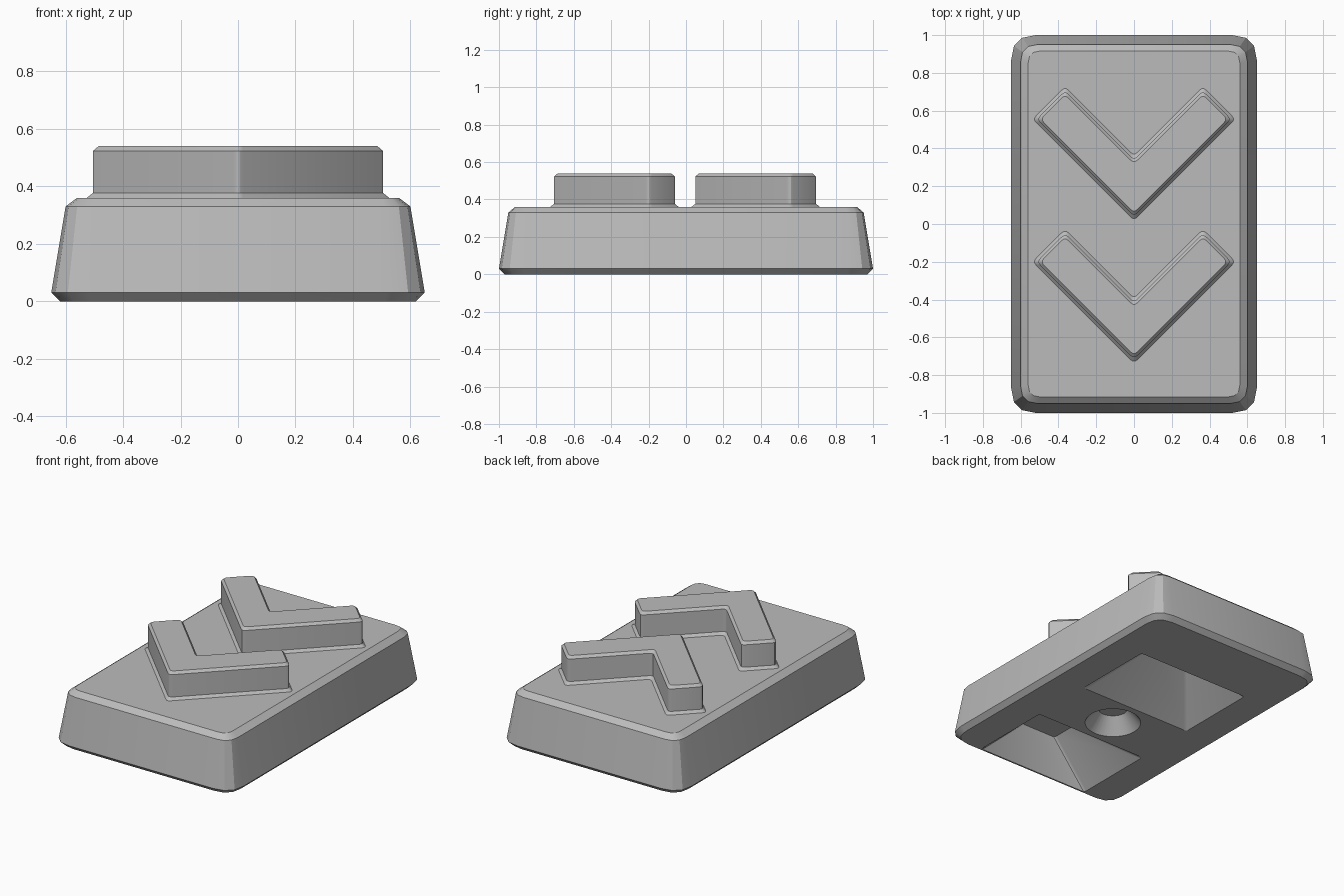
import bpy
import bmesh
import math
from mathutils import Vector

if "Cube" in bpy.data.objects:
    bpy.data.objects.remove(bpy.data.objects["Cube"], do_unlink=True)

grey = bpy.data.materials.new("mid grey")
grey.use_nodes = True
COLOUR = (0.5, 0.5, 0.5, 1)
grey.diffuse_color = COLOUR
grey.node_tree.nodes["Principled BSDF"].inputs["Base Color"].default_value = COLOUR


def rounded(points, cut, steps=3):
    """Round every corner of a polygon with a short curve."""
    out = []
    pts = [Vector(p) for p in points]
    for i, p in enumerate(pts):
        a = p + (pts[i - 1] - p).normalized() * cut
        b = p + (pts[(i + 1) % len(pts)] - p).normalized() * cut
        for k in range(steps + 1):
            t = k / steps
            out.append(a * (1 - t) ** 2 + p * 2 * t * (1 - t) + b * t * t)
    return out


def box(x, y0, y1):
    return [(-x, y0), (x, y0), (x, y1), (-x, y1)]


def loft(name, rings):
    """Closed solid through (z, outline) rings of equal point count."""
    bm = bmesh.new()
    loops = [[bm.verts.new((p[0], p[1], z)) for p in pts] for z, pts in rings]
    n = len(loops[0])
    for low, high in zip(loops, loops[1:]):
        for i in range(n):
            j = (i + 1) % n
            bm.faces.new((low[i], low[j], high[j], high[i]))
    bm.faces.new(loops[0][::-1])
    bm.faces.new(loops[-1])
    bmesh.ops.recalc_face_normals(bm, faces=bm.faces)
    mesh = bpy.data.meshes.new(name)
    bm.to_mesh(mesh)
    bm.free()
    mesh.materials.append(grey)
    obj = bpy.data.objects.new(name, mesh)
    bpy.context.collection.objects.link(obj)
    return obj


def select(obj):
    bpy.ops.object.select_all(action='DESELECT')
    obj.select_set(True)
    bpy.context.view_layer.objects.active = obj


def smooth(obj):
    select(obj)
    bpy.ops.object.shade_smooth_by_angle(angle=math.radians(28))


def carve(obj, cutter):
    mod = obj.modifiers.new("carve", 'BOOLEAN')
    mod.operation = 'DIFFERENCE'
    mod.solver = 'EXACT'
    mod.object = cutter
    select(obj)
    bpy.ops.object.modifier_apply(modifier=mod.name)
    bpy.data.objects.remove(cutter, do_unlink=True)


# Tapered block with bevelled rims
profile = [(0, 0.62, 0.97, 0.11), (0.03, 0.65, 1.0, 0.13),
           (0.33, 0.60, 0.95, 0.09), (0.36, 0.56, 0.915, 0.06)]
base = loft("base_block", [(z, rounded(box(x, -y, y), cut))
                           for z, x, y, cut in profile])

# Two sloped pockets under the block, mirrored about the cross bar
BAR_Y = -0.2
for side in (1, -1):
    def pocket(x, inner, outer):
        ends = sorted((BAR_Y + side * inner, BAR_Y + side * outer))
        return rounded(box(x, *ends), 0.02)
    carve(base, loft("pocket_cutter", [
        (-0.05, pocket(0.41, 0.21, 0.76)),
        (0, pocket(0.41, 0.21, 0.76)),
        (0.26, pocket(0.13, 0.54, 0.71))]))

# Countersunk hole in the cross bar


def circle(r, n=32):
    return [(r * math.cos(math.tau * i / n), BAR_Y + r * math.sin(math.tau * i / n))
            for i in range(n)]


carve(base, loft("hole_cutter", [(-0.05, circle(0.17)), (0, circle(0.17)),
                                 (0.1, circle(0.09))]))
smooth(base)


# Raised chevrons with a flared foot and a bevelled top
def chevron(y, grow):
    d = grow * math.sqrt(2)
    half = [(0, y - d), (0.515 + d, y + 0.515), (0.365, y + 0.665 + d), (0, y + 0.3 + d)]
    left = [(-x, v) for x, v in half[2:0:-1]]
    return rounded(half + left, 0.025)


for name, y in (("back_chevron", 0.04), ("front_chevron", -0.715)):
    smooth(loft(name, [(0.35, chevron(y, 0.015)), (0.36, chevron(y, 0.015)),
                       (0.377, chevron(y, 0)), (0.523, chevron(y, 0)),
                       (0.54, chevron(y, -0.014))]))
